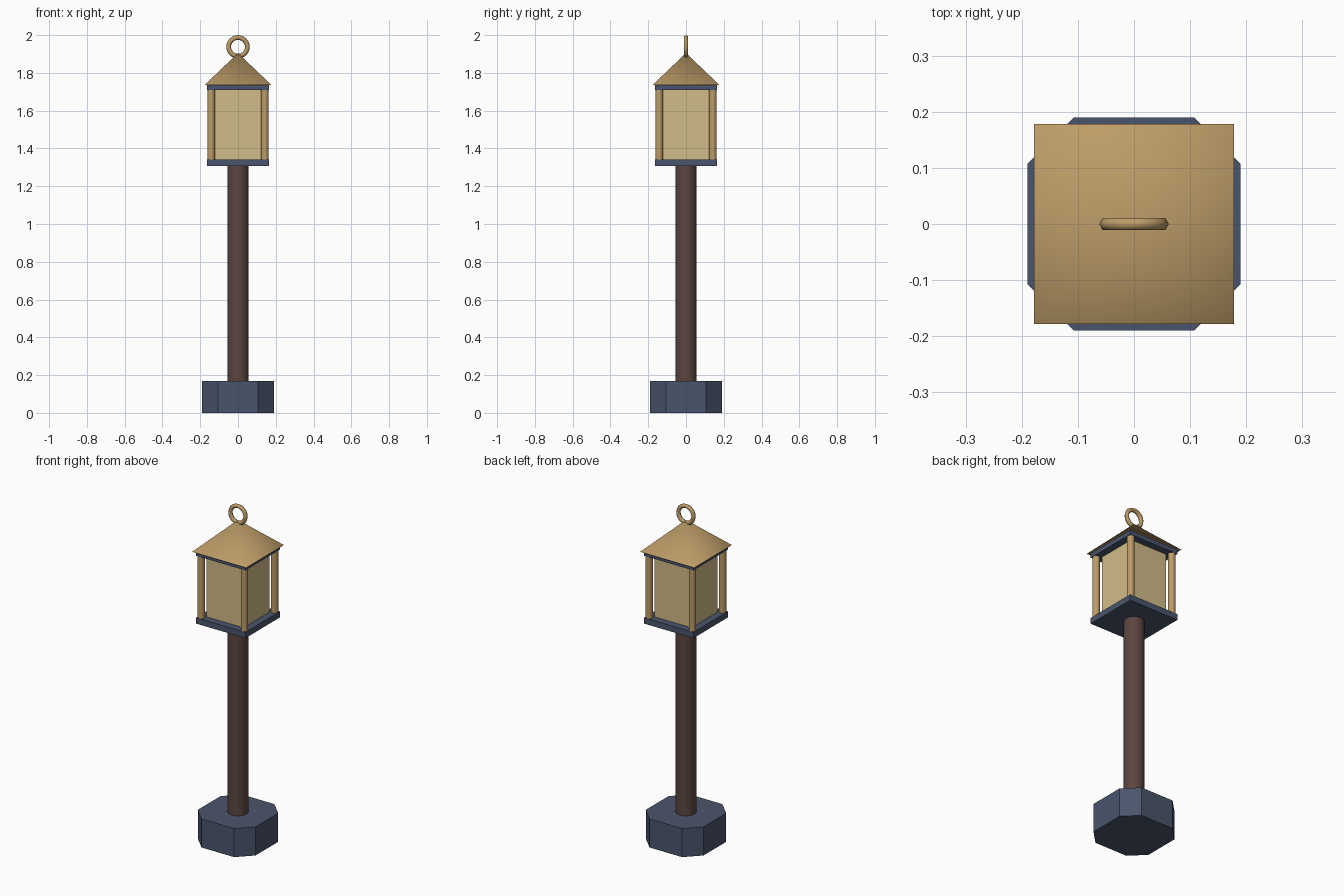
import bpy
import bmesh
import math

if "Cube" in bpy.data.objects:
    bpy.data.objects.remove(bpy.data.objects["Cube"])


def material(name, rgb):
    mat = bpy.data.materials.new(name)
    mat.use_nodes = True
    mat.diffuse_color = (*rgb, 1)
    mat.node_tree.nodes["Principled BSDF"].inputs["Base Color"].default_value = (*rgb, 1)
    return mat


slate = material("slate blue", (0.068, 0.09, 0.15))
brass = material("brass", (0.51, 0.335, 0.138))
glass = material("pale amber", (0.64, 0.5, 0.245))
wood = material("dark brown", (0.105, 0.06, 0.05))


def finish(name, mat, smooth=None):
    obj = bpy.context.object
    obj.name = name
    obj.data.materials.append(mat)
    if smooth:
        bpy.ops.object.shade_smooth_by_angle(angle=math.radians(smooth))
    return obj


def box(name, half, z0, z1, mat):
    bpy.ops.mesh.primitive_cube_add(size=1, location=(0, 0, (z0 + z1) / 2))
    bpy.context.object.scale = (2 * half, 2 * half, z1 - z0)
    bpy.ops.object.transform_apply(location=False, rotation=False, scale=True)
    return finish(name, mat)


def rod(name, radius, x, y, z0, z1, sides, mat):
    bpy.ops.mesh.primitive_cylinder_add(
        vertices=sides, radius=radius, depth=z1 - z0, location=(x, y, (z0 + z1) / 2))
    return finish(name, mat, 50)


# Foot: a block with its four upright corners cut off
foot = box("foot_block", 0.19, 0, 0.17, slate)
bm = bmesh.new()
bm.from_mesh(foot.data)
upright = [e for e in bm.edges if abs(e.verts[0].co.z - e.verts[1].co.z) > 0.1]
bmesh.ops.bevel(bm, geom=upright, offset=0.083, segments=1, affect='EDGES')
bm.to_mesh(foot.data)
bm.free()

# Pole
rod("pole", 0.056, 0, 0, 0.165, 1.315, 24, wood)

# Lantern body: floor, glass, ceiling and corner posts
box("lantern_floor", 0.163, 1.307, 1.342, slate)
box("lantern_glass", 0.121, 1.34, 1.715, glass)
box("lantern_ceiling", 0.163, 1.71, 1.737, slate)
for y, end in ((-1, "front"), (1, "back")):
    for x, side in ((-1, "right"), (1, "left")):
        rod(f"{end}_{side}_post", 0.02, 0.142 * x, 0.142 * y, 1.335, 1.715, 12, brass)

# Pyramid roof with softly shaded hips
bpy.ops.mesh.primitive_cone_add(
    vertices=4, radius1=0.178 * math.sqrt(2), radius2=0, depth=0.17,
    location=(0, 0, 1.82), rotation=(0, 0, math.pi / 4))
finish("roof", brass, 70)

# Hanging ring
bpy.ops.mesh.primitive_torus_add(
    major_radius=0.0495, minor_radius=0.0125, major_segments=24, minor_segments=6,
    location=(0, 0, 1.938), rotation=(math.pi / 2, 0, 0))
finish("hanging_ring", brass, 70)
